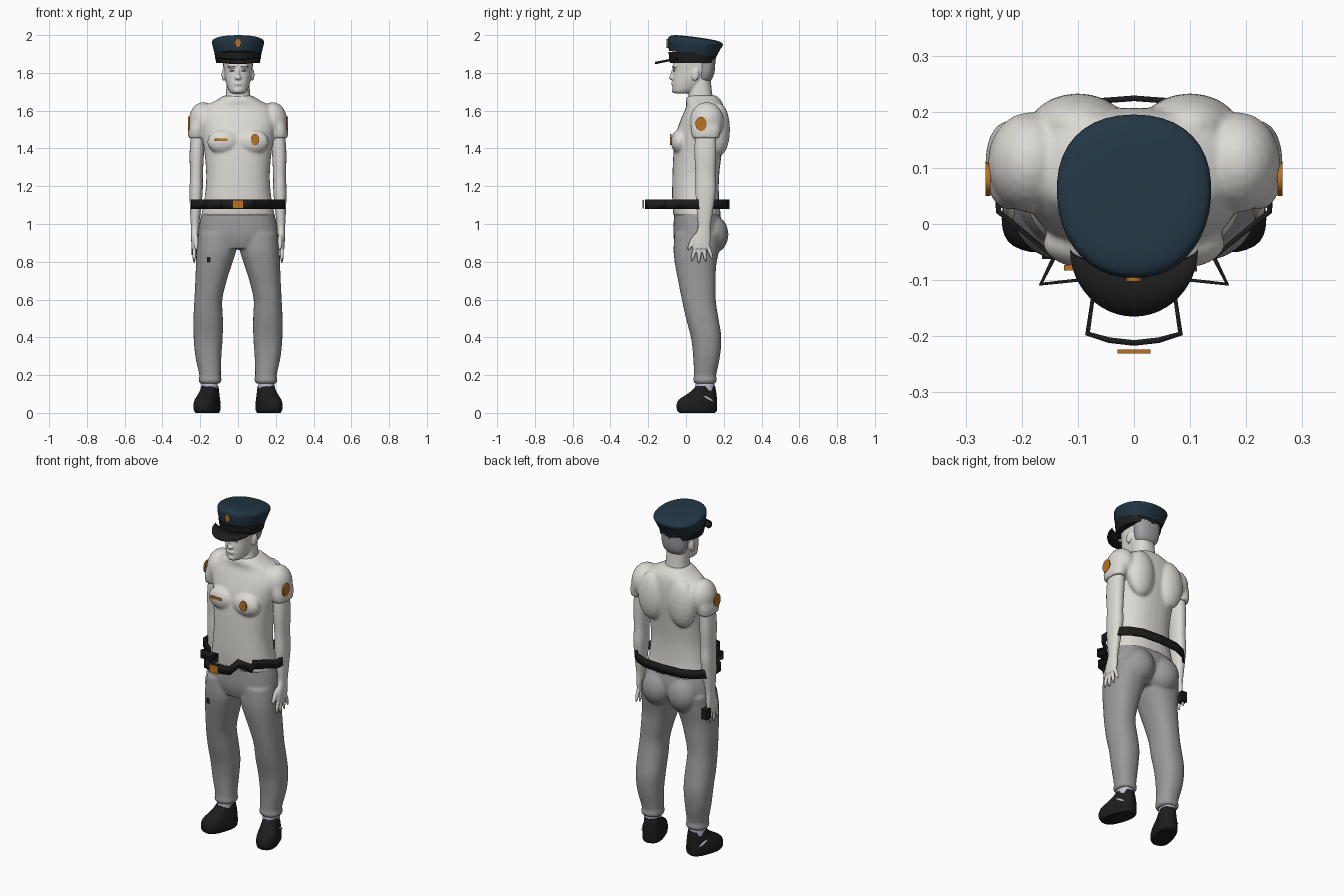
import bpy, bmesh, math
from mathutils import Matrix, Vector

if "Cube" in bpy.data.objects:
    bpy.data.objects.remove(bpy.data.objects["Cube"])


def material(name, rgb):
    m = bpy.data.materials.new(name)
    m.use_nodes = True
    m.diffuse_color = (*rgb, 1)
    m.node_tree.nodes["Principled BSDF"].inputs["Base Color"].default_value = (*rgb, 1)
    return m


PALE = material("pale skin and shirt", (0.72, 0.70, 0.66))
GREY = material("trouser grey", (0.32, 0.32, 0.32))
BLACK = material("black leather", (0.012, 0.012, 0.012))
NAVY = material("cap navy", (0.016, 0.037, 0.058))
BRASS = material("brass", (0.5, 0.17, 0.015))
SOCK = material("sock lavender", (0.55, 0.53, 0.66))
HAIR = material("hair grey", (0.36, 0.36, 0.38))


def smooth_rings(rings, k=4):
    """Catmull-Rom steps between the given sections."""
    out = []
    for i in range(len(rings) - 1):
        a, b, c, d = (rings[min(max(j, 0), len(rings) - 1)] for j in range(i - 1, i + 3))
        for s in range(k):
            t = s / k
            out.append([q + 0.5 * t * (r - p + t * (2 * p - 5 * q + 4 * r - u + t * (3 * (q - r) + u - p)))
                        for p, q, r, u in zip(a, b, c, d)])
    return out + [list(rings[-1])]


def loft(bm, rings, n=32, power=2.3, egg=0, tilt=0, side=1, k=4):
    """Stack closed sections, each (z, centre x, half width, front y, back y)."""
    rows = []
    for z, cx, rx, y0, y1 in smooth_rings(rings, k):
        row = []
        for i in range(n):
            a = 2 * math.pi * i / n
            c, s = math.cos(a), math.sin(a)
            x = math.copysign(abs(c) ** (2 / power), c) * rx * (1 + egg * s)
            y = (y0 + y1) / 2 + math.copysign(abs(s) ** (2 / power), s) * (y1 - y0) / 2
            row.append(bm.verts.new((cx * side + x, y, z + tilt * y)))
        rows.append(row)
    for lo, hi in zip(rows, rows[1:]):
        for i in range(n):
            j = (i + 1) % n
            bm.faces.new((lo[i], lo[j], hi[j], hi[i]))
    bm.faces.new(rows[0][::-1])
    bm.faces.new(rows[-1])


def ball(bm, centre, radii, axis="X", turn=0):
    m = Matrix.Translation(centre) @ Matrix.Rotation(turn, 4, axis) @ Matrix.Diagonal((*radii, 1))
    bmesh.ops.create_uvsphere(bm, u_segments=20, v_segments=12, radius=1, matrix=m)


def box(bm, centre, size):
    bmesh.ops.create_cube(bm, size=1, matrix=Matrix.Translation(centre) @ Matrix.Diagonal((*size, 1)))


def disc(bm, centre, radii, axis):
    m = Matrix.Translation(centre) @ Matrix.Rotation(math.pi / 2, 4, axis) @ Matrix.Diagonal((*radii, 1))
    bmesh.ops.create_cone(bm, cap_ends=True, segments=20, radius1=1, radius2=1, depth=0.009, matrix=m)


def finish(name, bm, mat, voxel=0, thick=0, relax=4):
    bmesh.ops.recalc_face_normals(bm, faces=bm.faces)
    me = bpy.data.meshes.new(name)
    bm.to_mesh(me)
    bm.free()
    me.materials.append(mat)
    ob = bpy.data.objects.new(name, me)
    bpy.context.collection.objects.link(ob)
    bpy.ops.object.select_all(action="DESELECT")
    ob.select_set(True)
    bpy.context.view_layer.objects.active = ob
    bpy.ops.object.shade_smooth_by_angle(angle=math.radians(40))
    if thick:
        ob.modifiers.new("thickness", "SOLIDIFY").thickness = thick
    if voxel:
        r = ob.modifiers.new("blend", "REMESH")
        r.mode, r.voxel_size, r.use_smooth_shade = "VOXEL", voxel, True
        s = ob.modifiers.new("relax", "SMOOTH")
        s.factor, s.iterations = 0.5, relax
    return ob


# Shirt: trunk, chest, shoulder blades and short sleeves blended together
bm = bmesh.new()
loft(bm, [(1.045, 0, .195, -.067, .185), (1.13, 0, .178, -.073, .175), (1.25, 0, .168, -.072, .175),
          (1.38, 0, .178, -.066, .19), (1.48, 0, .195, -.052, .205), (1.56, 0, .205, -.025, .207),
          (1.62, 0, .175, .0, .2), (1.655, 0, .115, .0, .185), (1.68, 0, .075, .012, .16)])
for s in (1, -1):
    ball(bm, (s * .078, -.035, 1.435), (.085, .045, .065))
    ball(bm, (s * .1, .175, 1.5), (.085, .058, .14))
    ball(bm, (s * .185, .11, 1.545), (.076, .09, .1))
    loft(bm, [(1.455, .22, .043, .035, .175), (1.5, .218, .046, .025, .185), (1.56, .2, .05, .03, .185)], side=s)
finish("shirt", bm, PALE, voxel=.008)

# Trousers: pelvis, seat and two legs
bm = bmesh.new()
loft(bm, [(.87, 0, .13, -.05, .13), (.93, 0, .205, -.066, .18), (1.0, 0, .205, -.066, .19), (1.075, 0, .187, -.06, .175)])
for s in (1, -1):
    ball(bm, (s * .085, .145, .945), (.09, .08, .1))
    loft(bm, [(.155, .148, .054, .045, .155), (.175, .148, .061, .038, .165), (.2, .148, .057, .042, .16),
              (.3, .157, .069, .038, .18), (.4, .158, .077, .026, .187), (.5, .158, .078, .0, .172),
              (.6, .157, .074, -.022, .157), (.7, .143, .083, -.042, .157), (.78, .129, .094, -.057, .16),
              (.86, .115, .105, -.066, .175), (.95, .11, .1, -.06, .19)], side=s)
finish("trousers", bm, GREY, voxel=.008)

for s, label in ((1, "left"), (-1, "right")):
    # Arm, palm, fingers and thumb
    bm = bmesh.new()
    loft(bm, [(.87, .232, .014, .035, .125), (.92, .23, .018, .04, .13), (.98, .228, .021, .062, .13),
              (1.05, .226, .027, .058, .14), (1.17, .222, .035, .05, .157), (1.26, .22, .034, .05, .155),
              (1.38, .218, .038, .045, .16), (1.52, .21, .036, .05, .16)], side=s)
    for i in range(4):
        ball(bm, (s * .232, .043 + .027 * i, .845 + .008 * abs(i - 1)), (.010, .011, .055), turn=.2 * (i - 1.3))
    ball(bm, (s * .222, .032, .905), (.012, .013, .05), turn=-.45)
    finish(label + "_arm", bm, PALE, voxel=.005, relax=3)

    # Sock and turned-out shoe
    bm = bmesh.new()
    loft(bm, [(.09, .15, .042, .05, .15), (.17, .15, .042, .05, .15)])
    bmesh.ops.scale(bm, vec=(s, 1, 1), verts=bm.verts)
    finish(label + "_sock", bm, SOCK)
    bm = bmesh.new()
    loft(bm, [(.0, 0, .05, -.095, .095), (.012, 0, .058, -.108, .105), (.04, 0, .06, -.112, .107),
              (.07, 0, .056, -.1, .106), (.095, 0, .05, -.06, .104), (.12, 0, .045, -.025, .1),
              (.142, 0, .042, -.005, .095)], power=2.6)
    place = Matrix.Translation((s * .163, .06, 0)) @ Matrix.Rotation(s * .33, 4, "Z")
    bm.transform(place)
    finish(label + "_shoe", bm, BLACK)
    bm = bmesh.new()
    ball(bm, (s * .052, .045, .075), (.006, .032, .007), turn=-.5)
    bm.transform(place)
    finish(label + "_shoe_stripe", bm, SOCK)

    # Sleeve patch
    bm = bmesh.new()
    disc(bm, (s * .26, .08, 1.53), (.038, .03, 1), "Y")
    finish(label + "_sleeve_patch", bm, BRASS)

# Head with neck, ears, nose, lips and brow ridge
bm = bmesh.new()
loft(bm, [(1.692, 0, .036, -.06, .02), (1.705, 0, .048, -.07, .05), (1.735, 0, .06, -.072, .09),
          (1.77, 0, .069, -.07, .125), (1.81, 0, .074, -.067, .143), (1.86, 0, .078, -.07, .147), (1.91, 0, .075, -.06, .14)])
loft(bm, [(1.6, 0, .085, .0, .17), (1.66, 0, .068, .008, .145), (1.72, 0, .062, .02, .135), (1.79, 0, .06, .02, .13)])
ball(bm, (0, -.072, 1.775), (.018, .018, .013))
ball(bm, (0, -.068, 1.797), (.009, .013, .032), turn=-.2)
ball(bm, (0, -.068, 1.743), (.025, .011, .011))
ball(bm, (0, -.062, 1.708), (.024, .014, .016))
for s in (1, -1):
    ball(bm, (s * .077, .05, 1.79), (.01, .02, .033), turn=-.15)
    ball(bm, (s * .032, -.062, 1.832), (.028, .012, .008))
finish("head", bm, PALE, voxel=.005, relax=2)

# Hair at the back of the head, eyebrows and eyes
bm = bmesh.new()
loft(bm, [(1.755, 0, .05, .06, .128), (1.775, 0, .066, .06, .142), (1.81, 0, .076, .06, .152), (1.87, 0, .08, .06, .156)])
for s in (1, -1):
    ball(bm, (s * .034, -.071, 1.834), (.02, .004, .003))
    ball(bm, (s * .032, -.064, 1.811), (.014, .004, .004))
finish("hair_and_brows", bm, HAIR)

# Cap: band, crown, visor
bm = bmesh.new()
loft(bm, [(1.853, 0, .115, -.085, .155), (1.88, 0, .121, -.09, .158), (1.91, 0, .125, -.092, .16)], egg=.04, power=2.1)
finish("cap_band", bm, BLACK)
bm = bmesh.new()
loft(bm, [(1.905, 0, .122, -.09, .16), (1.945, 0, .133, -.096, .18), (1.972, 0, .137, -.094, .195),
          (1.986, 0, .125, -.08, .185), (1.993, 0, .09, -.05, .15), (1.996, 0, .03, .02, .08)],
     egg=.07, tilt=-.13, n=40, power=2.2)
finish("cap_crown", bm, NAVY)
bm = bmesh.new()
rows = []
for i in range(25):
    a = math.pi * (1 + i / 24)
    pts = [(.114 * math.cos(a), -.045 + r * math.sin(a)) for r in (.03, .08, .12)]
    rows.append([bm.verts.new((x, y, 1.882 + (y + .045) * .2)) for x, y in pts])
for p, q in zip(rows, rows[1:]):
    for i in range(2):
        bm.faces.new((p[i], p[i + 1], q[i + 1], q[i]))
bmesh.ops.remove_doubles(bm, verts=bm.verts, dist=1e-4)
finish("cap_visor", bm, BLACK, thick=.012)
bm = bmesh.new()
disc(bm, (0, -.098, 1.956), (.015, .023, 1), "X")
finish("cap_badge", bm, BRASS)

# Belt: folded strip that stands off the waist, with buckle
half = [(0, -.217), (.045, -.212), (.087, -.198), (.072, -.1), (.17, -.11), (.147, -.06), (.246, .02),
        (.25, .11), (.235, .145), (.19, .19), (.12, .22), (0, .229)]
path = half + [(-x, y) for x, y in half[-2:0:-1]]
bm = bmesh.new()
pairs = [[bm.verts.new((x, y, z)) for z in (1.08, 1.13)] for x, y in path]
for i, p in enumerate(pairs):
    q = pairs[(i + 1) % len(pairs)]
    bm.faces.new((p[0], q[0], q[1], p[1]))
finish("belt", bm, BLACK, thick=.01)
bm = bmesh.new()
box(bm, (0, -.227, 1.104), (.058, .007, .046))
finish("belt_buckle", bm, BRASS)

# Chest badge, name bar and small leg pouch
bm = bmesh.new()
disc(bm, (.09, -.08, 1.447), (.022, .03, 1), "X")
finish("chest_badge", bm, BRASS)
bm = bmesh.new()
box(bm, (-.09, -.078, 1.446), (.07, .009, .014))
finish("name_bar", bm, BRASS)
bm = bmesh.new()
box(bm, (-.228, .135, .865), (.035, .04, .06))
box(bm, (-.155, -.052, .81), (.018, .02, .03))
finish("leg_pouch", bm, BLACK)
